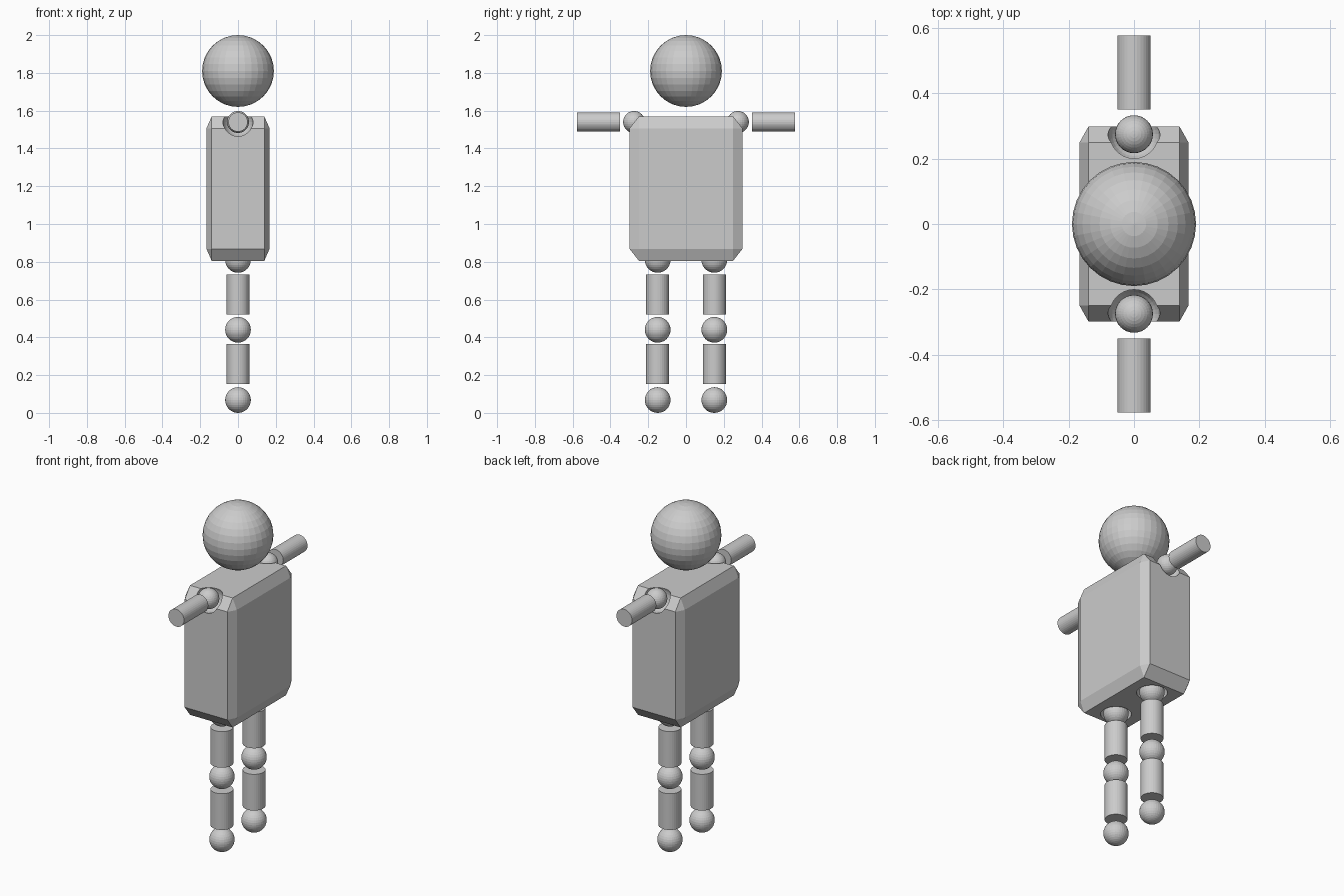
import bpy, bmesh, math
from mathutils import Matrix, Vector

if "Cube" in bpy.data.objects:
    bpy.data.objects.remove(bpy.data.objects["Cube"])

grey = bpy.data.materials.new("light_grey")
grey.diffuse_color = (0.6, 0.6, 0.6, 1)
grey.use_nodes = True
grey.node_tree.nodes["Principled BSDF"].inputs["Base Color"].default_value = grey.diffuse_color


def finish(bm, name):
    bmesh.ops.recalc_face_normals(bm, faces=bm.faces)
    mesh = bpy.data.meshes.new(name)
    bm.to_mesh(mesh)
    bm.free()
    mesh.materials.append(grey)
    ob = bpy.data.objects.new(name, mesh)
    bpy.context.scene.collection.objects.link(ob)
    return ob


def ball(name, centre, r):
    bm = bmesh.new()
    bmesh.ops.create_uvsphere(bm, u_segments=32, v_segments=16, radius=r,
                              matrix=Matrix.Translation(centre))
    return finish(bm, name)


def rod(name, a, b, r):
    a, b = Vector(a), Vector(b)
    turn = (b - a).to_track_quat('Z', 'Y').to_matrix().to_4x4()
    bm = bmesh.new()
    bmesh.ops.create_cone(bm, cap_ends=True, segments=32, radius1=r, radius2=r,
                          depth=(b - a).length,
                          matrix=Matrix.Translation((a + b) / 2) @ turn)
    return finish(bm, name)


# Torso: chamfered cube, then stretched so chamfers stretch too
bm = bmesh.new()
bmesh.ops.create_cube(bm, size=1)
bmesh.ops.bevel(bm, geom=bm.edges[:], offset=0.083, offset_type='OFFSET',
                segments=1, affect='EDGES', profile=0.5)
bmesh.ops.scale(bm, vec=(0.334, 0.598, 0.765), verts=bm.verts)
bmesh.ops.translate(bm, vec=(0, 0, 1.1875), verts=bm.verts)
torso = finish(bm, "torso")

# Head
ball("head", (0, 0, 1.81), 0.19)

for side, s in (("left", 1), ("right", -1)):
    # Shoulder and arm
    ball(side + "_shoulder", (0, s * 0.275, 1.54), 0.058)
    rod(side + "_arm", (0, s * 0.35, 1.54), (0, s * 0.577, 1.54), 0.051)

    # Leg joints and segments
    y = s * 0.15
    for part, z in (("hip", 0.81), ("knee", 0.44), ("foot", 0.068)):
        ball(side + "_" + part, (0, y, z), 0.068)
    rod(side + "_thigh", (0, y, 0.52), (0, y, 0.733), 0.061)
    rod(side + "_shin", (0, y, 0.152), (0, y, 0.366), 0.061)

    # Hollow sockets in the torso around shoulder and hip
    for part, c, r in (("shoulder", (0, s * 0.275, 1.54), 0.08),
                       ("hip", (0, y, 0.81), 0.083)):
        cutter = ball(side + "_" + part + "_socket_cutter", c, r)
        cutter.hide_render = True
        cutter.hide_set(True)
        mod = torso.modifiers.new(side + "_" + part + "_socket", 'BOOLEAN')
        mod.operation = 'DIFFERENCE'
        mod.solver = 'EXACT'
        mod.object = cutter
